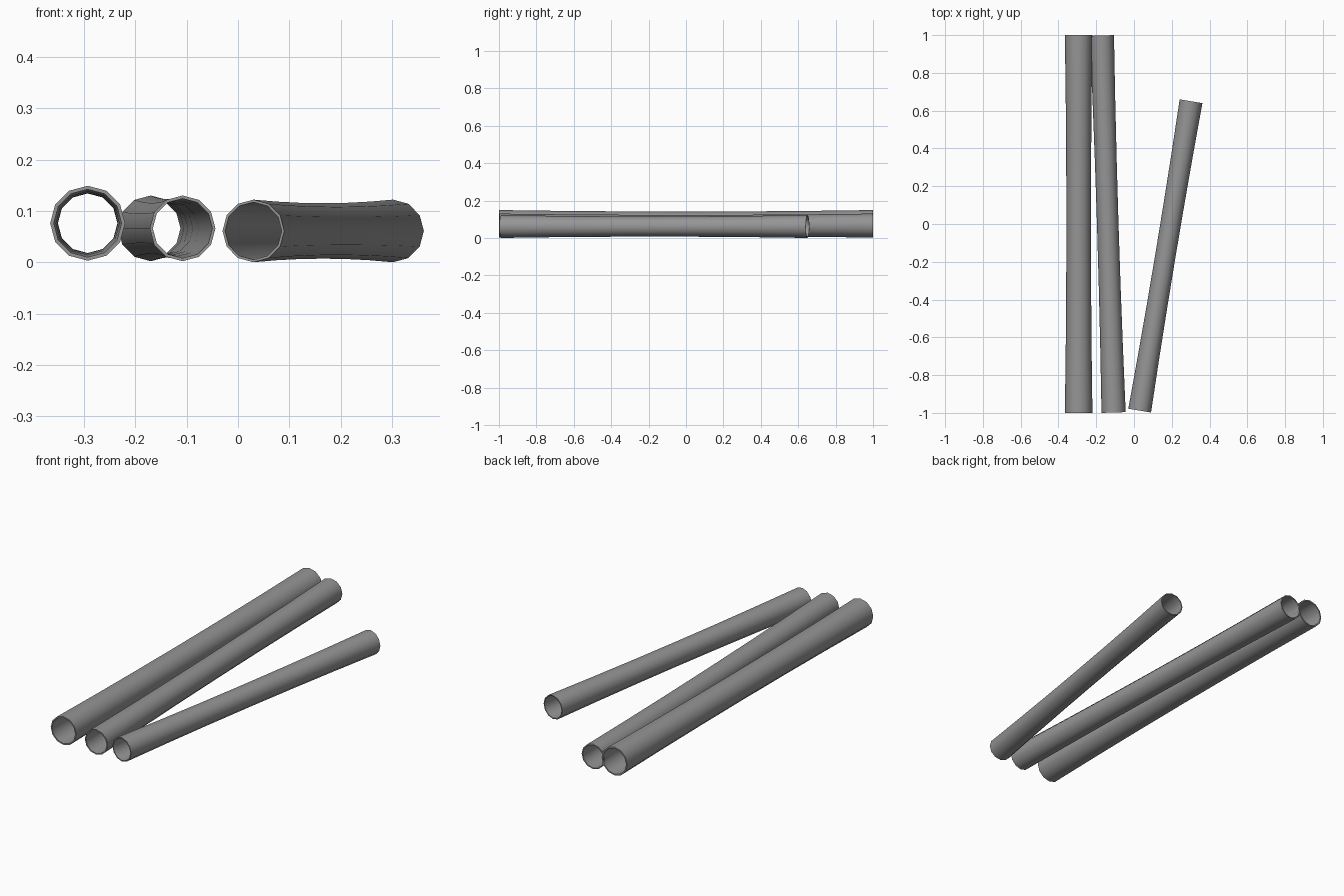
import bpy, bmesh, math
from mathutils import Vector

if "Cube" in bpy.data.objects:
    bpy.data.objects.remove(bpy.data.objects["Cube"])

SIDES = 12
STEPS = 6

# dark grey metal
metal = bpy.data.materials.new("dark_metal")
metal.diffuse_color = (0.3, 0.3, 0.3, 1)
metal.use_nodes = True
metal.node_tree.nodes["Principled BSDF"].inputs["Base Color"].default_value = metal.diffuse_color


def pipe(name, front, back, z, radius, wall, waist):
    """Open hollow pipe, slightly waisted, lying between two (x, y) points."""
    a, b = Vector((*front, z)), Vector((*back, z))
    up = Vector((0, 0, 1))
    side = (b - a).normalized().cross(up)
    bm = bmesh.new()

    def ring(t, r):
        c = a.lerp(b, t)
        return [bm.verts.new(c + r * (math.cos(k) * side + math.sin(k) * up))
                for k in (i * math.tau / SIDES for i in range(SIDES))]

    # closed loop of rings: along the outside, back along the inside
    ts = [i / STEPS for i in range(STEPS + 1)]
    size = lambda t: radius - waist * (1 - (2 * t - 1) ** 2)
    rings = [ring(t, size(t)) for t in ts]
    rings += [ring(t, size(t) - wall) for t in reversed(ts)]
    for r0, r1 in zip(rings, rings[1:] + rings[:1]):
        for i in range(SIDES):
            j = (i + 1) % SIDES
            bm.faces.new((r0[i], r0[j], r1[j], r1[i]))
    bmesh.ops.recalc_face_normals(bm, faces=bm.faces[:])
    mesh = bpy.data.meshes.new(name)
    bm.to_mesh(mesh)
    bm.free()
    mesh.materials.append(metal)
    ob = bpy.data.objects.new(name, mesh)
    bpy.context.collection.objects.link(ob)
    bpy.ops.object.select_all(action='DESELECT')
    ob.select_set(True)
    bpy.context.view_layer.objects.active = ob
    bpy.ops.object.shade_smooth_by_angle(angle=math.radians(40))


# three loose pipes on the ground
pipe("large_pipe", (-0.293, -1.0), (-0.293, 1.0), 0.076, 0.073, 0.007, 0.008)
pipe("medium_pipe", (-0.108, -0.998), (-0.17, 0.998), 0.066, 0.064, 0.006, 0.007)
pipe("small_pipe", (0.03, -0.988), (0.302, 0.65), 0.061, 0.061, 0.005, 0.007)
